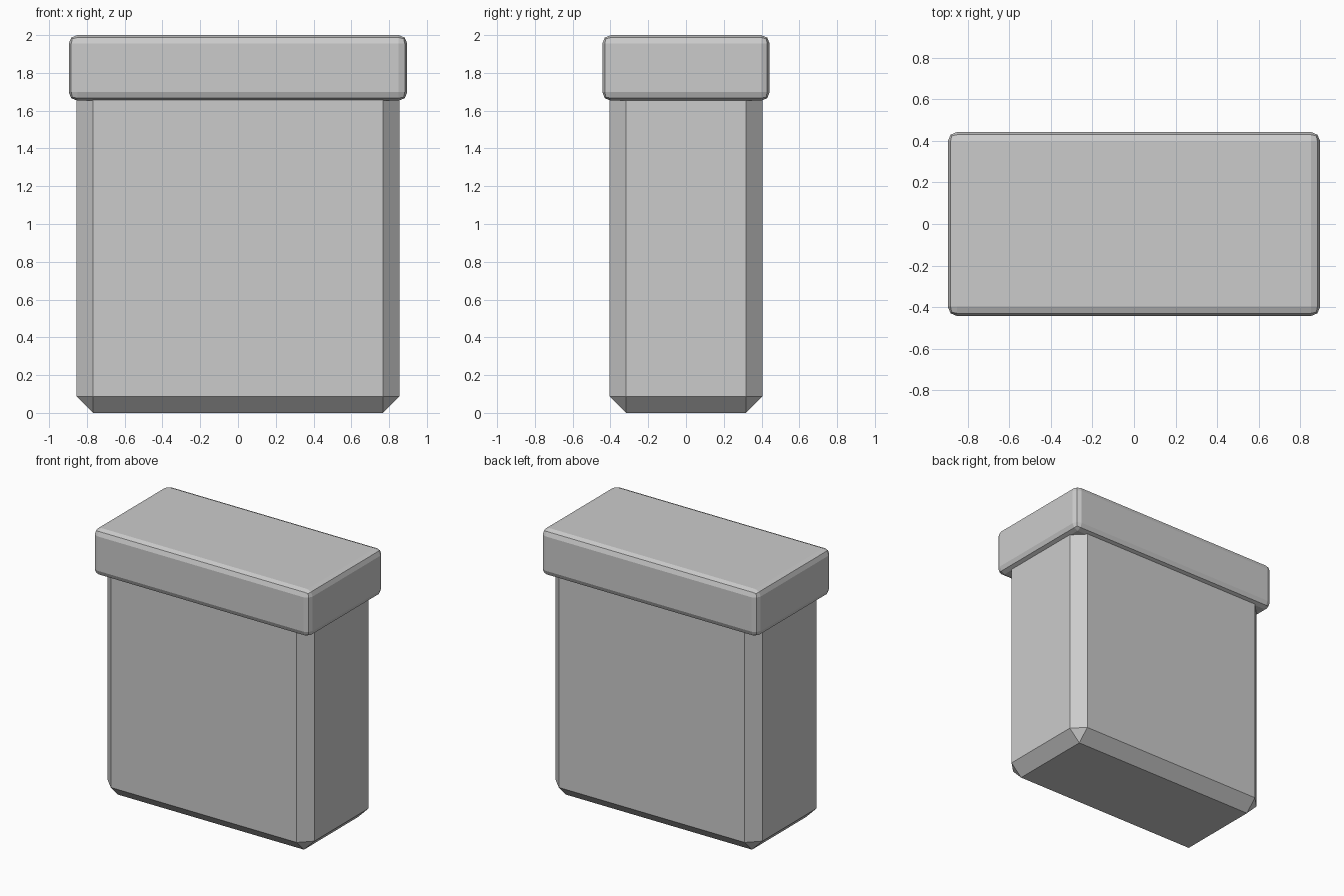
import bpy

if "Cube" in bpy.data.objects:
    bpy.data.objects.remove(bpy.data.objects["Cube"])


def bevelled_box(name, half_x, half_y, z0, z1, width, segments):
    """Box spanning z0..z1, centred in x and y, with bevelled edges."""
    bpy.ops.mesh.primitive_cube_add(size=1, location=(0, 0, (z0 + z1) / 2))
    ob = bpy.context.object
    ob.name = name
    ob.scale = (2 * half_x, 2 * half_y, z1 - z0)
    bpy.ops.object.transform_apply(location=False, rotation=False, scale=True)
    bev = ob.modifiers.new("Bevel", 'BEVEL')
    bev.width = width
    bev.segments = segments
    return ob


# Main body with wide flat chamfers; its top is hidden inside the lid
bevelled_box("body", 0.855, 0.405, 0.0, 1.78, 0.087, 1)

# Overhanging lid with a small two-step rounded edge
bevelled_box("lid", 0.896, 0.443, 1.653, 2.0, 0.045, 2)
